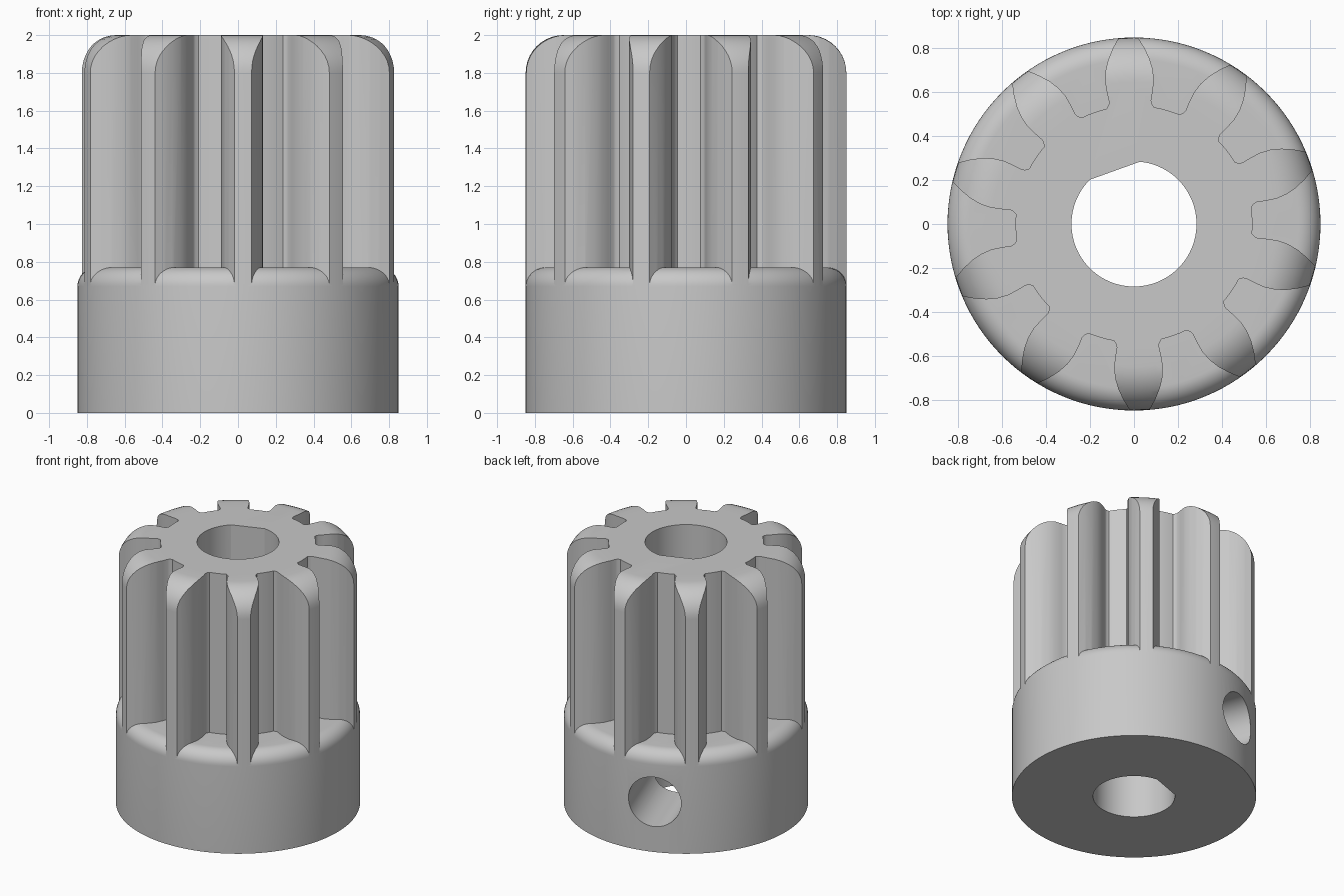
import bpy, bmesh
from math import sin, cos, pi, radians, acos
from mathutils import Matrix, Vector

if "Cube" in bpy.data.objects:
    bpy.data.objects.remove(bpy.data.objects["Cube"], do_unlink=True)

TEETH = 10
R = 0.85                      # hub and tooth tip radius
FIRST_TOOTH = radians(19.8)
SCREW_ANGLE = radians(109.8)  # direction of the screw hole and bore flat
HUB_TOP = 0.77

grey = bpy.data.materials.new("plain_grey")
grey.use_nodes = True
grey.diffuse_color = (0.58, 0.58, 0.58, 1)
grey.node_tree.nodes["Principled BSDF"].inputs["Base Color"].default_value = grey.diffuse_color


def make_object(name, bm):
    bmesh.ops.recalc_face_normals(bm, faces=bm.faces)
    mesh = bpy.data.meshes.new(name)
    bm.to_mesh(mesh)
    bm.free()
    mesh.materials.append(grey)
    obj = bpy.data.objects.new(name, mesh)
    bpy.context.collection.objects.link(obj)
    return obj


def prism(name, outline, z0, z1):
    bm = bmesh.new()
    face = bm.faces.new([bm.verts.new((x, y, z0)) for x, y in outline])
    top = bmesh.ops.extrude_face_region(bm, geom=[face])["geom"]
    verts = [v for v in top if isinstance(v, bmesh.types.BMVert)]
    bmesh.ops.translate(bm, verts=verts, vec=(0, 0, z1 - z0))
    return make_object(name, bm)


def rounded_drum(name, radius, z0, z1, fillet, steps=10, segments=128):
    """Solid drum with a rounded upper rim, built ring by ring."""
    profile = [(radius, z0)]
    for i in range(steps + 1):
        a = i / steps * pi / 2
        profile.append((radius - fillet + fillet * cos(a), z1 - fillet + fillet * sin(a)))
    bm = bmesh.new()
    rings = [[bm.verts.new((r * cos(2 * pi * k / segments), r * sin(2 * pi * k / segments), z))
              for k in range(segments)] for r, z in profile]
    for low, high in zip(rings, rings[1:]):
        for k in range(segments):
            n = (k + 1) % segments
            bm.faces.new((low[k], low[n], high[n], high[k]))
    bm.faces.new(rings[0])
    bm.faces.new(rings[-1])
    return make_object(name, bm)


def combine(target, tool, operation):
    mod = target.modifiers.new("combine", 'BOOLEAN')
    mod.operation = operation
    mod.solver = 'EXACT'
    mod.object = tool
    bpy.ops.object.select_all(action='DESELECT')
    bpy.context.view_layer.objects.active = target
    target.select_set(True)
    bpy.ops.object.modifier_apply(modifier=mod.name)
    bpy.data.objects.remove(tool, do_unlink=True)


# Tooth cross-section: (distance out, half width) along one flank, root to tip
flank = [(0.547, 0.098), (0.56, 0.096), (0.60, 0.104), (0.65, 0.111), (0.70, 0.108),
         (0.75, 0.095), (0.80, 0.073), (0.85, 0.044), (0.88, 0.025)]
ROOT = 0.54
outline = []
for t in range(TEETH):
    a = FIRST_TOOTH + t * 2 * pi / TEETH
    tooth = [(r, -w) for r, w in flank] + [(r, w) for r, w in reversed(flank)]
    outline += [(r * cos(a) - w * sin(a), r * sin(a) + w * cos(a)) for r, w in tooth]
    for deg in (11.5, 14.5, 18, 21.5, 24.5):
        b = a + radians(deg)
        outline.append((ROOT * cos(b), ROOT * sin(b)))

# Toothed section, trimmed by a drum with a rounded rim
gear = prism("pinion_gear", outline, 0.3, 2.2)
combine(gear, rounded_drum("gear_envelope", R - 0.001, 0.4, 2.0, 0.2), 'INTERSECT')

# Hub
combine(gear, rounded_drum("hub", R, 0, HUB_TOP, 0.1), 'UNION')

# Shaft bore with one flat side
BORE = 0.285
half = acos(0.258 / BORE)
steps = 72
arc = [SCREW_ANGLE + half + (2 * pi - 2 * half) * i / steps for i in range(steps + 1)]
bore = prism("bore_cutter", [(BORE * cos(a), BORE * sin(a)) for a in arc], -0.2, 2.2)
combine(gear, bore, 'DIFFERENCE')

# Screw hole from the hub side through to the bore
bm = bmesh.new()
direction = Vector((cos(SCREW_ANGLE), sin(SCREW_ANGLE), 0))
place = Matrix.Translation(direction * 0.65 + Vector((0, 0, HUB_TOP / 2)))
turn = direction.to_track_quat('Z', 'Y').to_matrix().to_4x4()
bmesh.ops.create_cone(bm, cap_ends=True, segments=48, radius1=0.19, radius2=0.19,
                      depth=1.1, matrix=place @ turn)
combine(gear, make_object("screw_hole_cutter", bm), 'DIFFERENCE')

# Smooth curved walls, keep hard edges
bpy.ops.object.select_all(action='DESELECT')
gear.select_set(True)
bpy.context.view_layer.objects.active = gear
bpy.ops.object.shade_smooth_by_angle(angle=radians(25))
